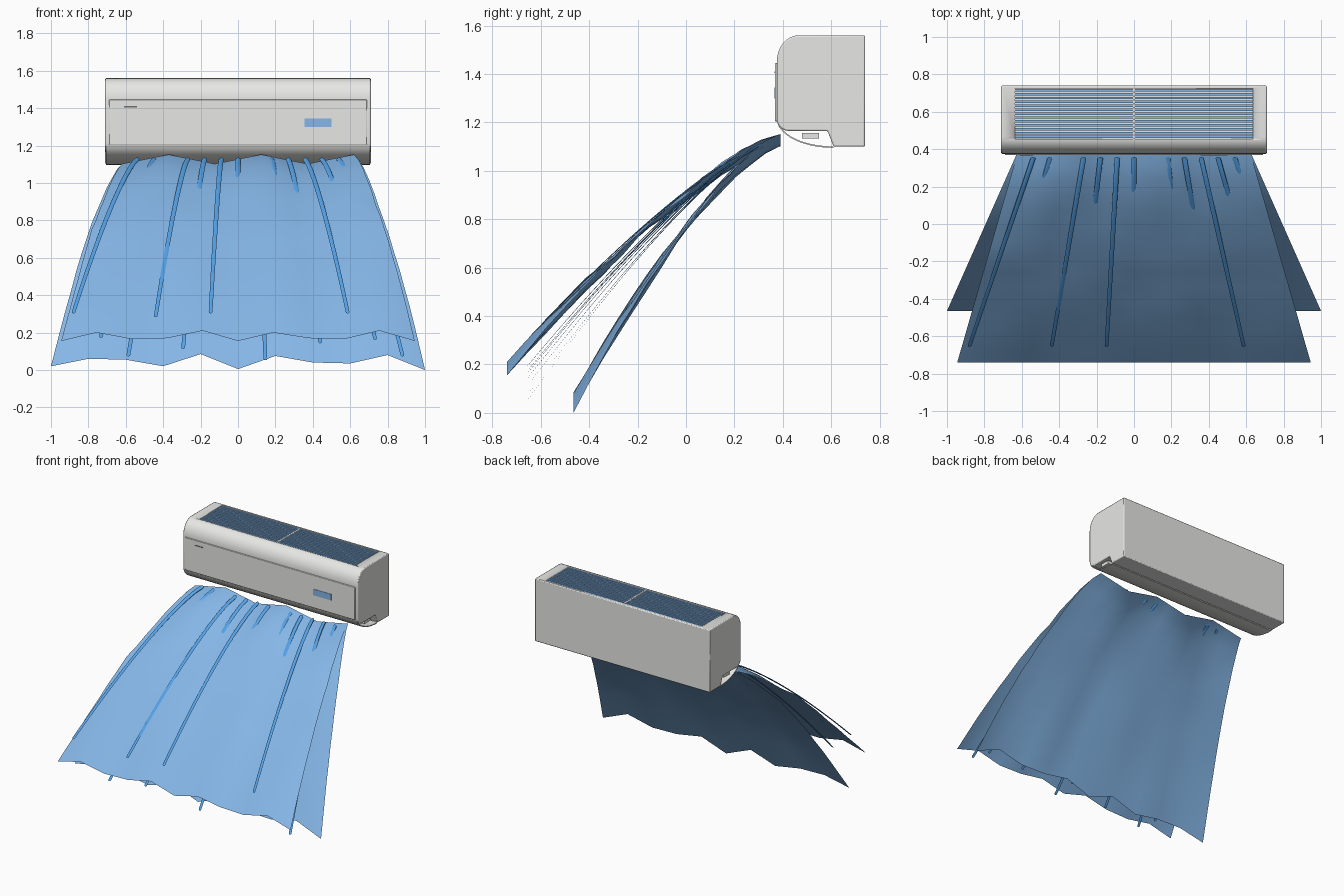
import bpy, bmesh, math, random
from mathutils import Vector

random.seed(4)
if "Cube" in bpy.data.objects:
    bpy.data.objects.remove(bpy.data.objects["Cube"])


def material(name, r, g, b):
    m = bpy.data.materials.new(name)
    m.use_nodes = True
    m.diffuse_color = (r, g, b, 1)
    m.node_tree.nodes["Principled BSDF"].inputs["Base Color"].default_value = (r, g, b, 1)
    return m


CASING = material("casing white", 0.8, 0.8, 0.78)
AIR = material("air blue", 0.25, 0.5, 0.85)
STREAK = material("streak blue", 0.09, 0.36, 0.8)
SLOT = material("dark grey", 0.16, 0.16, 0.16)


def finish(name, bm, mat, angle=35, recalc=True):
    if recalc:
        bmesh.ops.recalc_face_normals(bm, faces=bm.faces)
    me = bpy.data.meshes.new(name)
    bm.to_mesh(me)
    bm.free()
    ob = bpy.data.objects.new(name, me)
    bpy.context.collection.objects.link(ob)
    me.materials.append(mat)
    bpy.ops.object.select_all(action="DESELECT")
    ob.select_set(True)
    bpy.context.view_layer.objects.active = ob
    bpy.ops.object.shade_smooth_by_angle(angle=math.radians(angle))
    return ob


def add_box(bm, lo, hi):
    lo, hi = Vector(lo), Vector(hi)
    made = bmesh.ops.create_cube(bm, size=1)["verts"]
    for v in made:
        v.co = (lo + hi) / 2 + v.co * (hi - lo)


def box(name, lo, hi, mat):
    bm = bmesh.new()
    add_box(bm, lo, hi)
    return finish(name, bm, mat)


def extrude_x(name, profile, half, mat):
    """Closed y-z profile swept from -half to +half along x."""
    bm = bmesh.new()
    face = bm.faces.new([bm.verts.new((-half, y, z)) for y, z in profile])
    out = bmesh.ops.extrude_face_region(bm, geom=[face])["geom"]
    for v in out:
        if isinstance(v, bmesh.types.BMVert):
            v.co.x = half
    return finish(name, bm, mat)


def lattice(bm, rows, ring=False):
    """Skin rows of points with quads; ring closes each row and caps the ends."""
    vs = [[bm.verts.new(p) for p in row] for row in rows]
    n = len(vs[0])
    for a, b in zip(vs, vs[1:]):
        for j in range(n if ring else n - 1):
            k = (j + 1) % n
            bm.faces.new((a[j], b[j], b[k], a[k]))
    if ring:
        bm.faces.new(vs[0])
        bm.faces.new(vs[-1])


def arc(cy, cz, ry, rz, a0, a1, n):
    angles = [math.radians(a0 + (a1 - a0) * i / n) for i in range(n + 1)]
    return [(cy + ry * math.cos(a), cz + rz * math.sin(a)) for a in angles]


def apply(ob, kind, **settings):
    bpy.context.view_layer.objects.active = ob
    mod = ob.modifiers.new(kind, kind)
    for key, value in settings.items():
        setattr(mod, key, value)
    bpy.ops.object.modifier_apply(modifier=mod.name)


# Casing with rounded front, outlet notch and recessed top intake
profile = [(0.74, 1.1), (0.74, 1.56)]
profile += arc(0.465, 1.45, 0.09, 0.11, 90, 180, 8)
profile += arc(0.425, 1.215, 0.05, 0.05, 180, 270, 5)
profile += [(0.585, 1.165), (0.61, 1.1)]
body = extrude_x("casing", profile, 0.71, CASING)
apply(body, "BEVEL", width=0.006, segments=2, limit_method="ANGLE", angle_limit=math.radians(60))
cutter = box("intake_cutter", (-0.635, 0.455, 1.538), (0.635, 0.725, 1.6), CASING)
cutter.hide_render = True
apply(body, "BOOLEAN", object=cutter, operation="DIFFERENCE", solver="EXACT")
bpy.data.objects.remove(cutter)

# Intake slats and centre rib
bm = bmesh.new()
for i in range(13):
    y = 0.459 + i * 0.0208
    add_box(bm, (-0.635, y, 1.536), (0.635, y + 0.013, 1.557))
finish("intake_slats", bm, AIR)
box("intake_rib", (-0.006, 0.455, 1.536), (0.006, 0.725, 1.559), CASING)

# Front panel, display and indicator slot
panel = box("front_panel", (-0.69, 0.368, 1.205), (0.69, 0.38, 1.445), CASING)
apply(panel, "BEVEL", width=0.003, segments=2)
box("display", (0.355, 0.365, 1.3), (0.5, 0.37, 1.345), AIR)
box("indicator_slot", (-0.61, 0.366, 1.404), (-0.54, 0.37, 1.411), SLOT)

# Curved outlet flap and its hinge bar
outer = arc(0.61, 1.215, 0.235, 0.12, 188, 270, 10)
inner = arc(0.61, 1.215, 0.229, 0.114, 270, 188, 10)
extrude_x("outlet_flap", outer + inner, 0.705, CASING)
box("hinge_bar", (-0.69, 0.48, 1.133), (0.69, 0.55, 1.157), CASING)


# Billowing air sheets, fanning out from the outlet
def air_sheet(name, end_y, end_half, hem, power, wave):
    rows, count = [], 14
    for i in range(count + 1):
        t = i / count
        row = []
        for j in range(11):
            k = j - 5
            top = 1.127 + 0.025 * math.cos(math.pi / 2 * (k - 1))
            x = k / 5 * (0.62 + (end_half - 0.62) * t)
            y = 0.39 + (end_y - 0.39) * t
            ripple = math.sin(7 * t + 1.7 * k) + random.uniform(-0.6, 0.6)
            z = top + (hem[j] - top) * t ** power
            row.append((x, y, z + wave * ripple * math.sin(math.pi * t)))
        rows.append(row)
    bm = bmesh.new()
    lattice(bm, rows)
    finish(name, bm, AIR, 60, recalc=False)


air_sheet("upper_air_sheet", -0.74, 0.945,
          [.155, .2, .165, .17, .21, .155, .2, .17, .165, .21, .155], 1.35, 0.014)
air_sheet("lower_air_sheet", -0.465, 1.0,
          [.02, .06, .055, .02, .085, .005, .075, .04, .035, .08, .0], 1.4, 0.011)

# Flow streaks following the sheets
END_HEIGHTS = [.31, .18, .08, .29, .12, .31, .2, .06, .2, .15, .31, .17, .08]
bm = bmesh.new()
for n, end_z in enumerate(END_HEIGHTS):
    k = n - 6
    rings = []
    for i in range(19):
        t = i / 18
        x = k * (0.09 + 0.0565 * t)
        y = 0.35 - 1.0 * t
        z = 1.125 + (end_z - 1.125) * t ** 1.3
        r = 0.014 - 0.004 * t
        rings.append([(x + r * math.cos(a), y + 0.6 * r * math.sin(a), z + 0.8 * r * math.sin(a))
                      for a in (math.tau * s / 8 for s in range(8))])
    lattice(bm, rings, ring=True)
finish("flow_streaks", bm, STREAK, 50)
